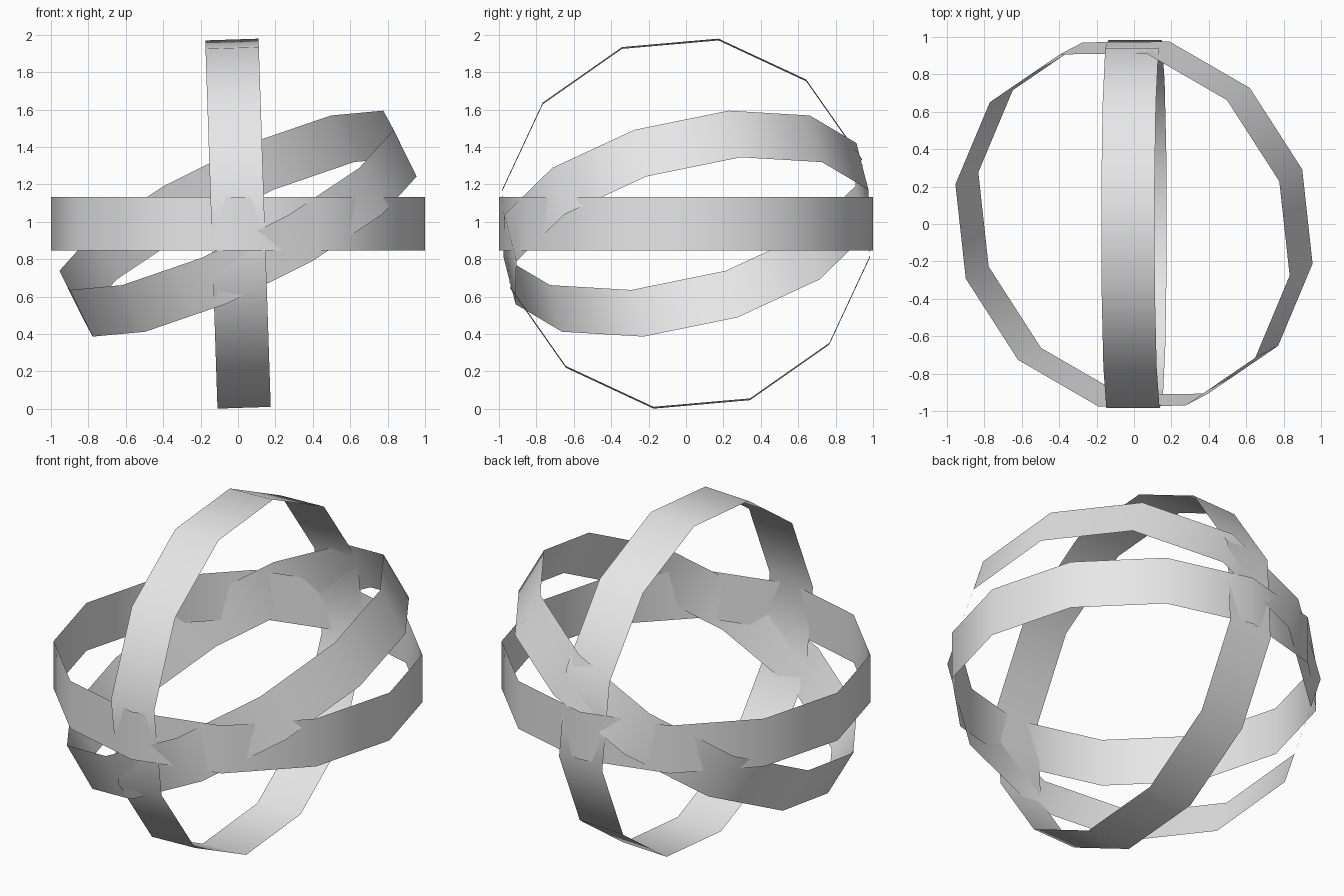
import bpy
import math
from mathutils import Matrix, Vector

cube = bpy.data.objects.get("Cube")
if cube:
    bpy.data.objects.remove(cube, do_unlink=True)

CENTRE = Vector((0, 0, 0.99))
RADIUS, WIDTH, SIDES = 1.0, 0.285, 12

# One light grey for every band
grey = bpy.data.materials.new("light_grey")
grey.use_nodes = True
grey.diffuse_color = (0.8, 0.8, 0.8, 1)
grey.node_tree.nodes["Principled BSDF"].inputs["Base Color"].default_value = (0.8, 0.8, 0.8, 1)


def band(name, axis, corner):
    """Thin open 12-sided band around an axis, with one corner pointing along `corner`."""
    z = Vector(axis).normalized()
    x = Vector(corner)
    x = (x - z * x.dot(z)).normalized()
    y = z.cross(x)
    bpy.ops.mesh.primitive_cylinder_add(vertices=SIDES, radius=RADIUS, depth=WIDTH,
                                        end_fill_type='NOTHING')
    ob = bpy.context.object
    ob.name = name
    ob.data.name = name
    rotation = Matrix((x, y, z)).transposed().to_4x4()
    ob.data.transform(Matrix.Translation(CENTRE) @ rotation)
    ob.data.materials.append(grey)
    bpy.ops.object.shade_smooth()
    return ob


# Level band
band("horizontal_ring", (0, 0, 1), (1, 0, 0))

# Upright band, leaning slightly sideways and turned 10 degrees about its axis
lean, turn = math.radians(1.9), math.radians(-10)
up = Vector((-math.sin(lean), 0, math.cos(lean)))
band("vertical_ring", (math.cos(lean), 0, math.sin(lean)),
     Vector((0, math.cos(turn), 0)) + up * math.sin(turn))

# Slanted band, high on the left and back
band("tilted_ring", (-0.43, -0.225, 0.874), (0.8375, 0.26, 0.4775))
